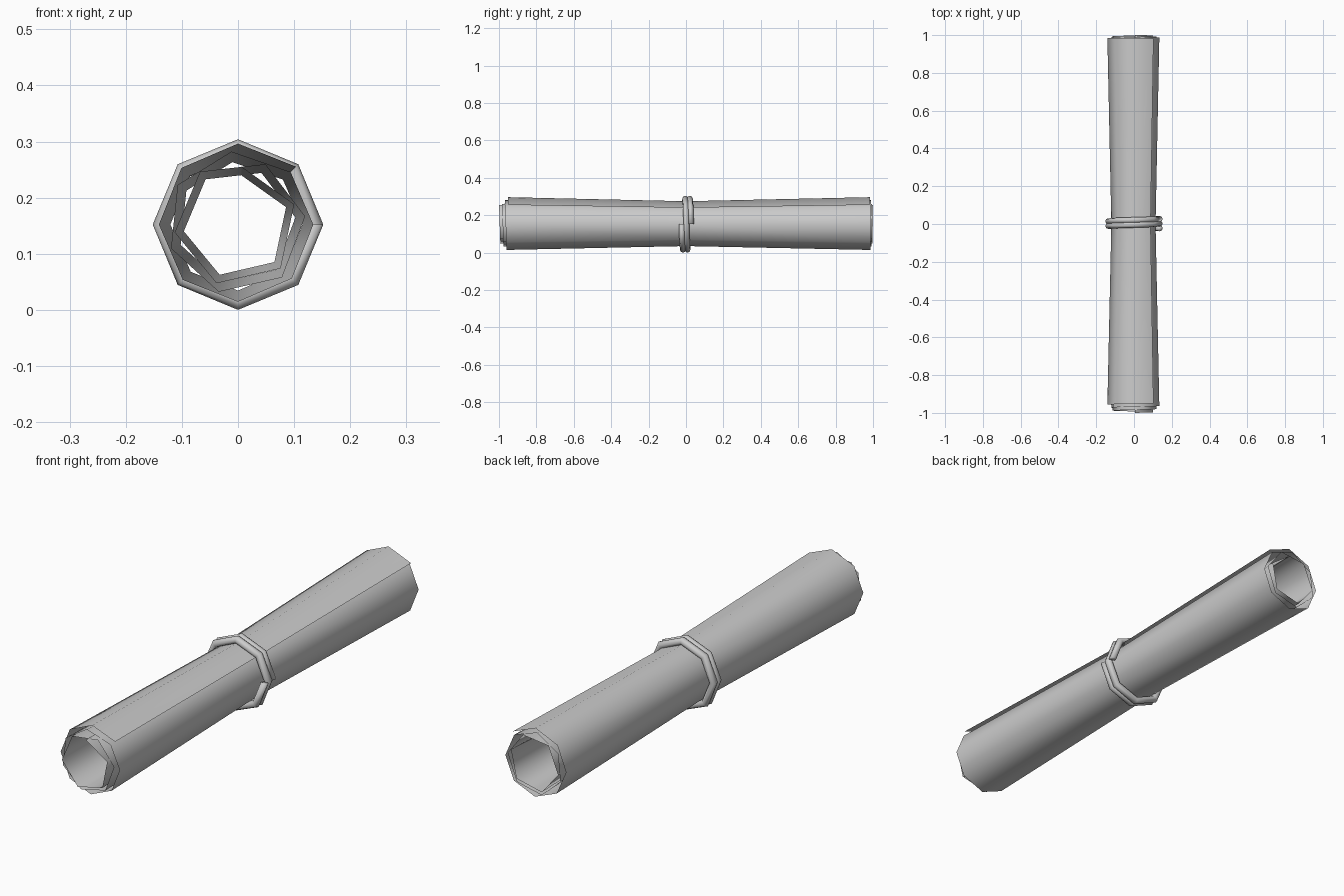
import bpy, math

if "Cube" in bpy.data.objects:
    bpy.data.objects.remove(bpy.data.objects["Cube"])

CZ = 0.152  # height of the roll's axis


def make_mesh(name, verts, faces):
    me = bpy.data.meshes.new(name)
    me.from_pydata(verts, [], faces)
    me.update()
    ob = bpy.data.objects.new(name, me)
    bpy.context.collection.objects.link(ob)
    for p in me.polygons:
        p.use_smooth = True
    return ob


# Rolled sheet: coarse clockwise spiral, pinched in the middle
def rolled_sheet():
    total, segs = 1122, 21
    # angle steps shrink from about 62 to 45 degrees towards the outside
    steps = [62 + (45 - 62) * min(1, i / (segs - 8)) for i in range(segs)]
    k = (total - 45 * 8) / sum(steps[:-8])
    steps = [s * k for s in steps[:-8]] + [45] * 8
    angles = [87]
    for s in steps:
        angles.append(angles[-1] - s)
    verts, faces = [], []
    rows = 4
    for a in angles:
        t = (87 - a) / total
        r = 0.104 + 0.042 * t
        front, back = -1 + 0.05 * t, 1 - 0.018 * t
        for y, pinch in ((front, 1), (-0.03, 0.855), (0.03, 0.855), (back, 1)):
            c = math.radians(a)
            verts.append((r * pinch * math.cos(c), y, CZ + r * pinch * math.sin(c)))
    for i in range(len(angles) - 1):
        for j in range(rows - 1):
            p = i * rows + j
            faces.append((p, p + rows, p + rows + 1, p + 1))
    return make_mesh("rolled_sheet", verts, faces)


# String: two eight-sided turns of a round cord around the pinch
def cord():
    turns, sides, ring = 2, 8, 8
    tube, radius = 0.0155, 0.1365
    n = turns * sides
    verts, faces = [], []
    for i in range(n + 1):
        a = 2 * math.pi * i / sides
        y = 0.027 - 0.05 * i / n
        for j in range(ring):
            b = 2 * math.pi * j / ring
            r = radius + tube * math.cos(b)
            verts.append((r * math.cos(a), y + tube * math.sin(b), CZ + r * math.sin(a)))
    for i in range(n):
        for j in range(ring):
            p, q = i * ring + j, i * ring + (j + 1) % ring
            faces.append((p, p + ring, q + ring, q))
    faces.append(tuple(range(ring)))
    faces.append(tuple(n * ring + j for j in reversed(range(ring))))
    return make_mesh("tie_string", verts, faces)


rolled_sheet()
cord()
